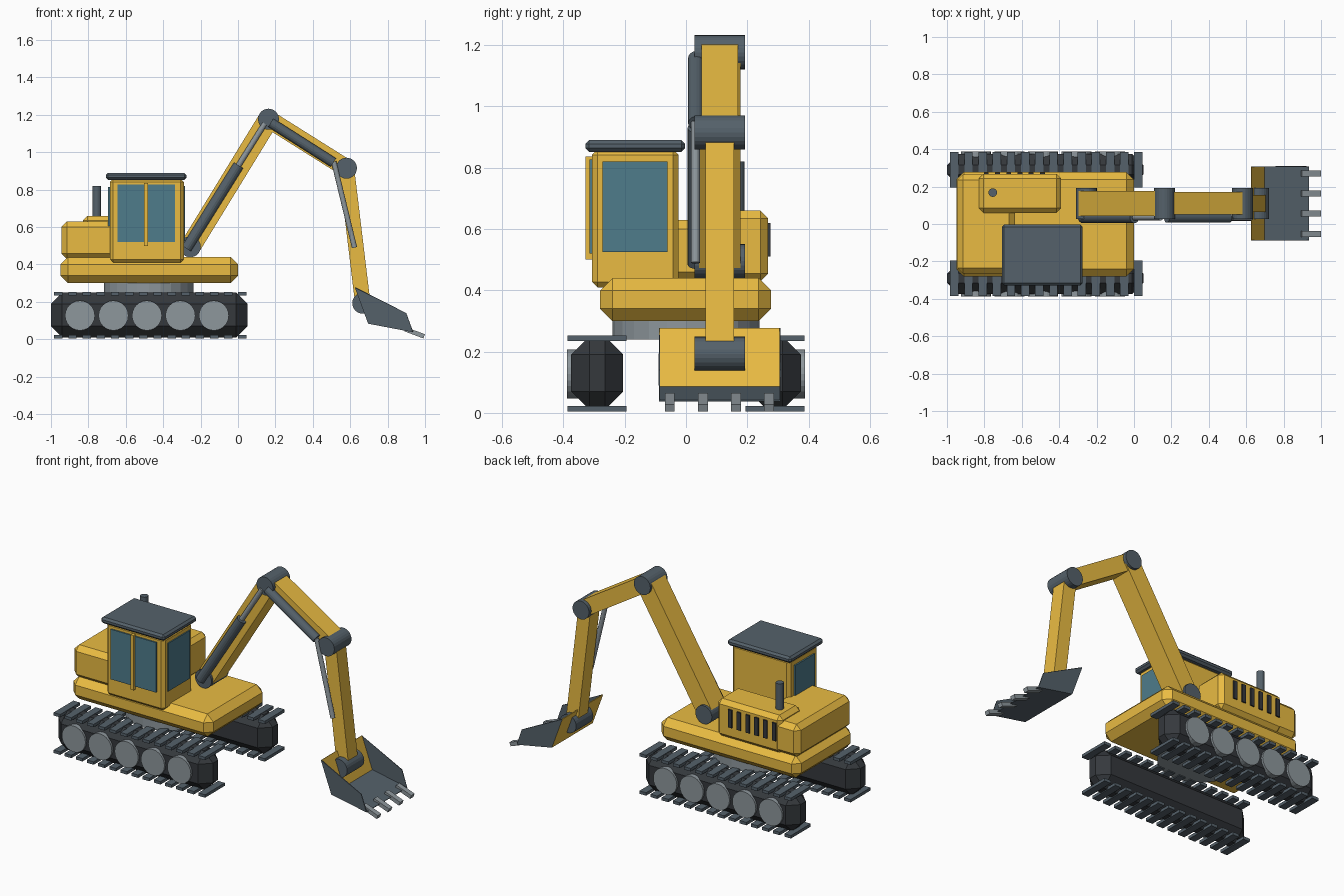
import bpy, bmesh
from mathutils import Vector, Matrix

if "Cube" in bpy.data.objects:
    bpy.data.objects.remove(bpy.data.objects["Cube"])


def material(name, r, g, b):
    m = bpy.data.materials.new(name)
    m.diffuse_color = (r, g, b, 1)
    m.use_nodes = True
    m.node_tree.nodes["Principled BSDF"].inputs["Base Color"].default_value = m.diffuse_color
    return m


YELLOW = material("yellow_paint", 0.82, 0.50, 0.055)
SLATE = material("slate_metal", 0.09, 0.12, 0.145)
DARK = material("dark_rubber", 0.035, 0.04, 0.046)
LIGHT = material("light_metal", 0.27, 0.31, 0.335)
GLASS = material("teal_glass", 0.077, 0.20, 0.26)


def finish(name, bm, *mats):
    bmesh.ops.recalc_face_normals(bm, faces=bm.faces[:])
    me = bpy.data.meshes.new(name)
    bm.to_mesh(me)
    bm.free()
    for m in mats:
        me.materials.append(m)
    ob = bpy.data.objects.new(name, me)
    bpy.context.collection.objects.link(ob)
    return ob


def box(name, x, y, z, mat, bevel=0.0):
    """Box from (min, max) ranges with an optional chamfer."""
    bm = bmesh.new()
    bmesh.ops.create_cube(bm, size=1)
    for v in bm.verts:
        for i, (a, b) in enumerate((x, y, z)):
            v.co[i] = (a + b) / 2 + v.co[i] * (b - a)
    if bevel:
        bmesh.ops.bevel(bm, geom=bm.edges[:], offset=bevel, segments=1,
                        affect='EDGES', profile=0.5)
    return finish(name, bm, mat)


def rod(name, a, b, r, mat, sides=24):
    """Cylinder between two points."""
    a, b = Vector(a), Vector(b)
    d = b - a
    mtx = Matrix.Translation((a + b) / 2) @ d.to_track_quat('Z', 'Y').to_matrix().to_4x4()
    bm = bmesh.new()
    bmesh.ops.create_cone(bm, cap_ends=True, segments=sides, radius1=r, radius2=r,
                          depth=d.length, matrix=mtx)
    return finish(name, bm, mat)


def beam(name, a, b, thick, width, mat, y=0.11):
    """Rectangular arm between two (x, z) points."""
    a, b = Vector((a[0], y, a[1])), Vector((b[0], y, b[1]))
    n = (b - a).normalized().cross(Vector((0, 1, 0))) * thick / 2
    w = Vector((0, width / 2, 0))
    bm = bmesh.new()
    ends = [[bm.verts.new(p + s * n + t * w) for s, t in ((1, 1), (1, -1), (-1, -1), (-1, 1))]
            for p in (a, b)]
    bm.faces.new(ends[0])
    bm.faces.new(ends[1])
    for i in range(4):
        j = (i + 1) % 4
        bm.faces.new((ends[0][i], ends[0][j], ends[1][j], ends[1][i]))
    return finish(name, bm, mat)


# Tracks: chamfered body, pads above and below, outer wheels
for side, label in ((-1, "near"), (1, "far")):
    c = 0.29 * side
    box(f"track_body_{label}", (-1.0, 0.05), (c - 0.085, c + 0.085), (0.01, 0.25), DARK, 0.06)
    pads = box(f"track_pads_{label}", (-0.983, -0.938), (c - 0.096, c + 0.096),
               (0.004, 0.022), SLATE)
    for count, offset in ((14, (0.0757, 0, 0)), (2, (0, 0, 0.23))):
        arr = pads.modifiers.new("repeat", 'ARRAY')
        arr.count = count
        arr.use_relative_offset = False
        arr.use_constant_offset = True
        arr.constant_offset_displace = offset
    for i in range(5):
        x = -0.845 + i * 0.179
        rod(f"track_wheel_{label}_{i + 1}", (x, side * 0.35, 0.127), (x, side * 0.388, 0.127),
            0.08, LIGHT)

# Turntable and deck
rod("turntable", (-0.477, 0, 0.24), (-0.477, 0, 0.32), 0.24, LIGHT)
box("deck", (-0.95, 0.0), (-0.28, 0.277), (0.30, 0.44), YELLOW, 0.04)

# Rear body, engine hood, vents, exhaust
box("counterweight", (-0.945, -0.637), (-0.265, 0.265), (0.43, 0.63), YELLOW, 0.03)
box("engine_hood", (-0.83, -0.39), (0.06, 0.268), (0.43, 0.66), YELLOW, 0.025)
for i in range(6):
    x = -0.79 + i * 0.06
    box(f"engine_vent_{i + 1}", (x - 0.013, x + 0.013), (0.255, 0.276), (0.51, 0.62), DARK)
rod("exhaust_pipe", (-0.755, 0.168, 0.62), (-0.755, 0.168, 0.82), 0.023, SLATE, 16)

# Cab with roof, glass and door post
box("cab", (-0.685, -0.29), (-0.307, -0.024), (0.41, 0.86), YELLOW, 0.018)
box("cab_roof", (-0.707, -0.275), (-0.328, -0.003), (0.852, 0.89), SLATE, 0.012)
box("side_window", (-0.645, -0.337), (-0.315, -0.295), (0.52, 0.827), GLASS)
box("door_post", (-0.502, -0.480), (-0.328, -0.30), (0.50, 0.837), YELLOW)
box("front_window", (-0.30, -0.283), (-0.272, -0.06), (0.525, 0.82), GLASS)
box("rear_window", (-0.694, -0.675), (-0.26, -0.07), (0.54, 0.815), GLASS)

# Boom, arm and stick with pivot pins
FOOT, PEAK, ELBOW, WRIST = (-0.255, 0.495), (0.163, 1.177), (0.58, 0.915), (0.667, 0.193)
beam("boom", FOOT, PEAK, 0.11, 0.135, YELLOW)
beam("upper_arm", PEAK, ELBOW, 0.095, 0.12, YELLOW)
beam("stick", ELBOW, WRIST, 0.082, 0.092, YELLOW)
for name, (x, z) in (("foot", FOOT), ("peak", PEAK), ("elbow", ELBOW), ("wrist", WRIST)):
    rod(f"{name}_pivot", (x, 0.027, z), (x, 0.193, z), 0.056, SLATE)

# Hydraulic cylinders
Y = 0.034
rod("boom_cylinder", (-0.275, Y, 0.485), (0.003, Y, 0.93), 0.029, SLATE, 16)
rod("boom_piston", (0.0, Y, 0.925), (0.143, Y, 1.153), 0.015, LIGHT, 16)
rod("arm_cylinder", (0.175, Y, 1.158), (0.51, Y, 0.945), 0.027, SLATE, 16)
rod("stick_piston", (0.512, Y - 0.003, 0.95), (0.623, Y - 0.003, 0.49), 0.014, LIGHT, 16)

# Bucket: open scoop with yellow back plate, slate floor and cheeks
profile = [(0.627, 0.277), (0.697, 0.085), (0.935, 0.04), (0.90, 0.14)]
bm = bmesh.new()
near, far = [[bm.verts.new((x, y, z)) for x, z in profile] for y in (-0.087, 0.307)]
back = bm.faces.new((near[0], near[1], far[1], far[0]))
for f in (bm.faces.new((near[1], near[2], far[2], far[1])), bm.faces.new(near), bm.faces.new(far)):
    f.material_index = 1
bucket = finish("bucket", bm, YELLOW, SLATE)
solid = bucket.modifiers.new("plate", 'SOLIDIFY')
solid.thickness = 0.005
solid.offset = 0

# Bucket teeth
for i in range(4):
    beam(f"bucket_tooth_{i + 1}", (0.893, 0.054), (0.995, 0.016), 0.024, 0.032, LIGHT,
         y=-0.053 + i * 0.108)
